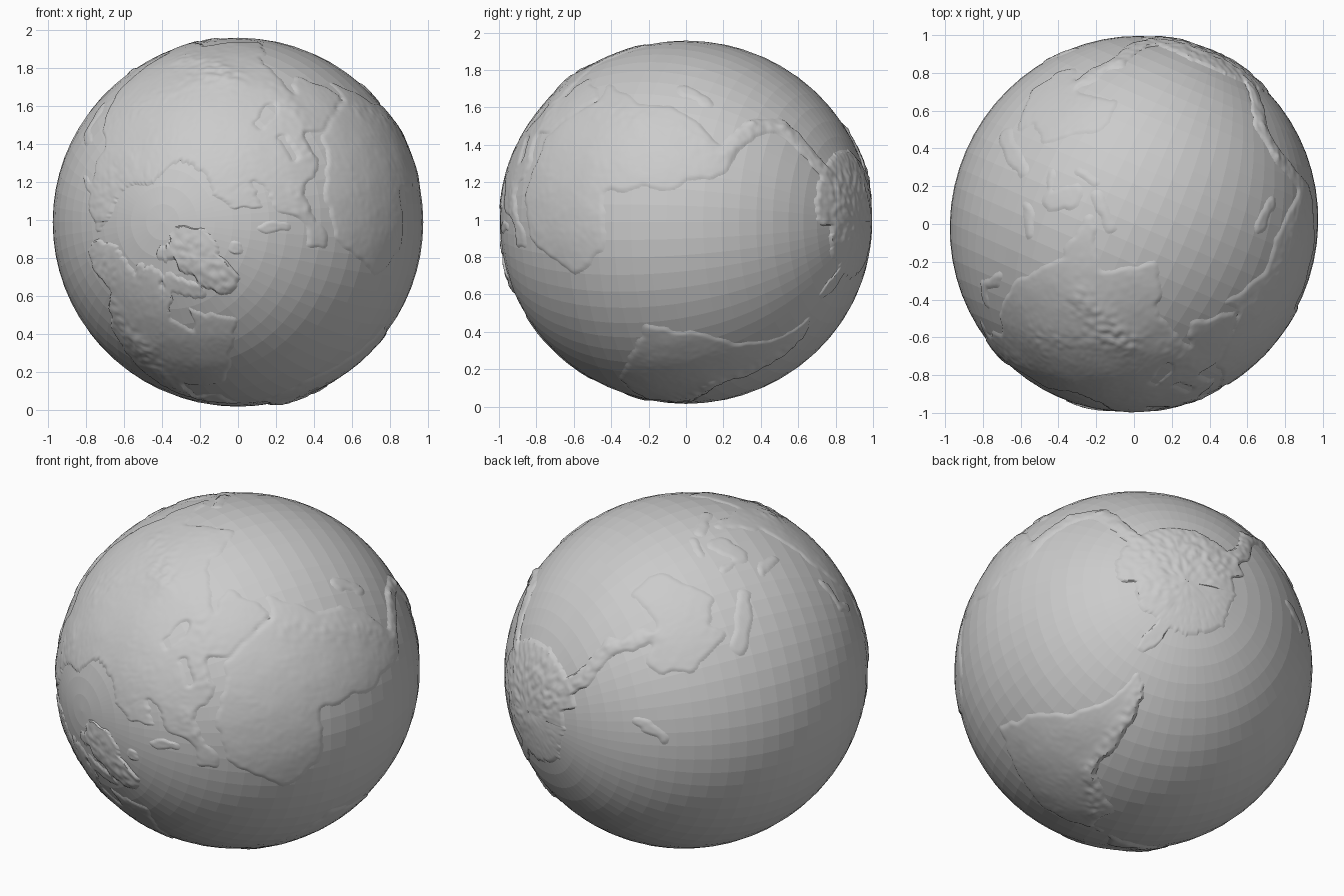
import bpy, bmesh, math
from mathutils import Vector, noise

if "Cube" in bpy.data.objects:
    bpy.data.objects.remove(bpy.data.objects["Cube"])

# globe frame: polar axis tilted like a desk globe and lying toward the front
T = math.radians(23.44)
NORTH = Vector((-math.sin(T), -math.cos(T), 0))
MERID = Vector((math.cos(T), -math.sin(T), 0))
EAST = Vector((0, 0, 1))
CENTRE = Vector((0, 0, 0.986))
R_EQ, R_POLE = 0.971, 1.0


def place(lon, lat, h=0.0):
    a, b = math.radians(lon), math.radians(lat)
    return CENTRE + NORTH * (math.sin(b) * (R_POLE + h)) + \
        (MERID * math.cos(a) + EAST * math.sin(a)) * (math.cos(b) * (R_EQ + h))


def add_object(name, bm):
    me = bpy.data.meshes.new(name)
    bm.to_mesh(me)
    bm.free()
    ob = bpy.data.objects.new(name, me)
    bpy.context.collection.objects.link(ob)
    return ob


# ocean: faceted sphere, rings along the polar axis
bm = bmesh.new()
bmesh.ops.create_uvsphere(bm, u_segments=64, v_segments=32, radius=1)
for v in bm.verts:
    p = v.co.copy()
    v.co = CENTRE + MERID * p.x * R_EQ + EAST * p.y * R_EQ + NORTH * p.z * R_POLE
bmesh.ops.recalc_face_normals(bm, faces=bm.faces)
add_object("ocean_sphere", bm)

# simplified continent outlines (longitude, latitude)
EURASIA = [(-9, 37), (-9, 43), (-2, 44), (8, 54), (22, 56), (28, 60), (6, 58), (14, 67), (25, 71),
           (70, 69), (104, 77), (180, 69), (188, 65), (163, 59), (157, 51), (156, 59), (136, 54),
           (127, 38), (122, 31), (108, 20), (104, 2), (94, 18), (78, 8), (70, 24), (50, 30),
           (58, 21), (44, 13), (35, 29), (36, 37), (23, 37), (13, 45), (3, 42)]
AFRICA = [(-6, 35), (10, 37), (32, 31), (43, 11), (51, 12), (40, -4), (40, -15), (27, -34),
          (19, -35), (12, -18), (9, 4), (-8, 4), (-17, 15)]
N_AMERICA = [(-168, 66), (-157, 71), (-85, 69), (-94, 59), (-79, 52), (-78, 62), (-56, 52), (-70, 43),
             (-81, 30), (-97, 28), (-97, 19), (-88, 20), (-83, 9), (-77, 8), (-105, 20), (-112, 28),
             (-124, 41), (-134, 58), (-163, 58)]
S_AMERICA = [(-77, 8), (-62, 11), (-35, -6), (-41, -22), (-57, -37), (-66, -55), (-74, -52),
             (-70, -18), (-81, -4)]
AUSTRALIA = [(114, -23), (130, -12), (139, -17), (142, -11), (153, -27), (147, -39), (131, -31), (115, -34)]

# islands and land bridges as strips: lon, lat, lon, lat, half width in degrees
ISLANDS = [(-52, 77, -44, 64, 5), (-40, 80, -32, 75, 5), (-116, 73, -102, 72, 2.5), (-85, 72, -66, 66, 2.5),
           (-90, 80, -72, 81, 2.5), (46, -23, 49, -15, 2), (-2, 51, -4, 57, 1.5), (-21, 65, -17, 65, 1.3),
           (131, 33, 141, 38, 1.2), (141, 38, 143, 44, 1.2), (112, 0, 116, 3, 3.5), (97, 3, 104, -4, 1.7),
           (106, -7, 114, -8, 0.9), (120, 0, 122, -4, 1), (133, -2, 148, -9, 2), (121, 17, 125, 8, 1.1),
           (168, -46, 177, -38, 1.2), (-60, -63, -68, -74, 2)]
BRIDGES = [(26, -33, 43, -39, 2.4), (43, -39, 51, -48, 2.4), (51, -48, 46, -68, 2.4),
           (142, -66, 131, -49, 2.4), (131, -49, 135, -34, 2.4)]
SEAS = [(30, 43, 39, 43, 1.8), (50, 46, 52, 38, 2)]
# mountain ranges as strips with a height in thousandths
RANGES = [(74, 36, 96, 29, 5, 12), (80, 38, 112, 50, 5, 6), (28, 38, 58, 32, 4, 7),
          (-78, 0, -69, -18, 3, 14), (-69, -18, -73, -50, 3, 13), (-150, 62, -112, 44, 5, 8),
          (-112, 44, -95, 16, 5, 8), (38, 10, 29, -28, 4, 6), (6, 45, 14, 47, 2.5, 8),
          (-50, 77, -44, 64, 6, 11), (0, -80, 130, -75, 10, 12), (130, 66, 172, 66, 5, 6)]
RANGES += [s[:4] + (2, 8) for s in BRIDGES]

STEP = 0.75
NX, NY = int(360 / STEP), int(180 / STEP)


def inside(poly, x, y):
    hit = False
    x0, y0 = poly[-1]
    for x1, y1 in poly:
        if (y1 > y) != (y0 > y) and x < (x0 - x1) * (y - y1) / (y0 - y1) + x1:
            hit = not hit
        x0, y0 = x1, y1
    return hit


def strip_distance(s, x, y):
    # distance to a strip's centre line as a fraction of its half width
    ax, ay, bx, by, w = s[:5]
    if y > max(ay, by) + 2.5 * w or y < min(ay, by) - 2.5 * w:
        return 9
    k = max(math.cos(math.radians(y)), 0.05)
    dx, dy, px, py = (bx - ax) * k, by - ay, (x - ax) * k, y - ay
    t = min(1, max(0, (px * dx + py * dy) / (dx * dx + dy * dy + 1e-6)))
    return math.hypot(px - t * dx, py - t * dy) / w


CONTINENTS = [(p, min(q[0] for q in p), max(q[0] for q in p), min(q[1] for q in p), max(q[1] for q in p))
              for p in (EURASIA, AFRICA, N_AMERICA, S_AMERICA, AUSTRALIA)]


def is_land(lon, lat):
    # southern polar cap, narrower on its western half
    if lat < (-67 if 0 < lon < 160 else -73):
        return True
    if any(strip_distance(s, lon, lat) < 1 for s in SEAS):
        return False
    for poly, xa, xb, ya, yb in CONTINENTS:
        if ya <= lat <= yb:
            x = lon + 360 if lon + 360 <= xb else lon
            if xa <= x <= xb and inside(poly, x, lat):
                return True
    return any(strip_distance(s, lon, lat) < 1 for s in ISLANDS + BRIDGES)


# land mask on a longitude/latitude grid, with coasts roughened by noise
mask = []
for j in range(NY + 1):
    lat, row = -90 + j * STEP, []
    k = 1 / max(math.cos(math.radians(lat)), 0.3)
    for i in range(NX):
        lon = -180 + i * STEP
        p = place(lon, lat) * 11
        x = lon + (noise.noise(p) * 1.6 + noise.noise(p * 3) * 0.9) * k
        y = lat + noise.noise(p + Vector((7, 3, 5))) * 1.4 + noise.noise(p * 3.3) * 0.7
        row.append(1.0 if is_land(x, y) else 0.0)
    mask.append(row)

# land: raised relief, fading below the ocean at the coast
bm = bmesh.new()
grid, soft = [], []
for j in range(NY + 1):
    lat, row, srow = -90 + j * STEP, [], []
    for i in range(NX):
        lon = -180 + i * STEP
        m = sum(mask[min(NY, max(0, j + b))][(i + a) % NX] for a in (-1, 0, 1) for b in (-1, 0, 1)) / 9
        h = -0.004
        if m > 0:
            p = place(lon, lat)
            relief = 0.005 + 0.0018 * noise.noise(p * 9) + 0.0022 * abs(noise.noise(p * 24))
            for s in RANGES:
                d = strip_distance(s, lon, lat)
                if d < 2.2:
                    relief += s[5] * 0.001 * math.exp(-d * d) * (0.75 + 0.6 * noise.noise(p * 28))
            f = min(1, m * 1.25)
            h += (min(relief, 0.02) + 0.004) * f * f * (3 - 2 * f)
        row.append(bm.verts.new(place(lon, lat, h)))
        srow.append(m)
    grid.append(row)
    soft.append(srow)
for j in range(NY):
    for i in range(NX):
        n = (i + 1) % NX
        if max(soft[j][i], soft[j][n], soft[j + 1][i], soft[j + 1][n]) > 0.15:
            bm.faces.new((grid[j][i], grid[j][n], grid[j + 1][n], grid[j + 1][i]))
bmesh.ops.delete(bm, geom=[v for v in bm.verts if not v.link_faces], context='VERTS')
bmesh.ops.remove_doubles(bm, verts=bm.verts, dist=0.0003)
land = add_object("land_relief", bm)
bpy.context.view_layer.objects.active = land
land.select_set(True)
bpy.ops.object.shade_smooth_by_angle(angle=math.radians(30))
